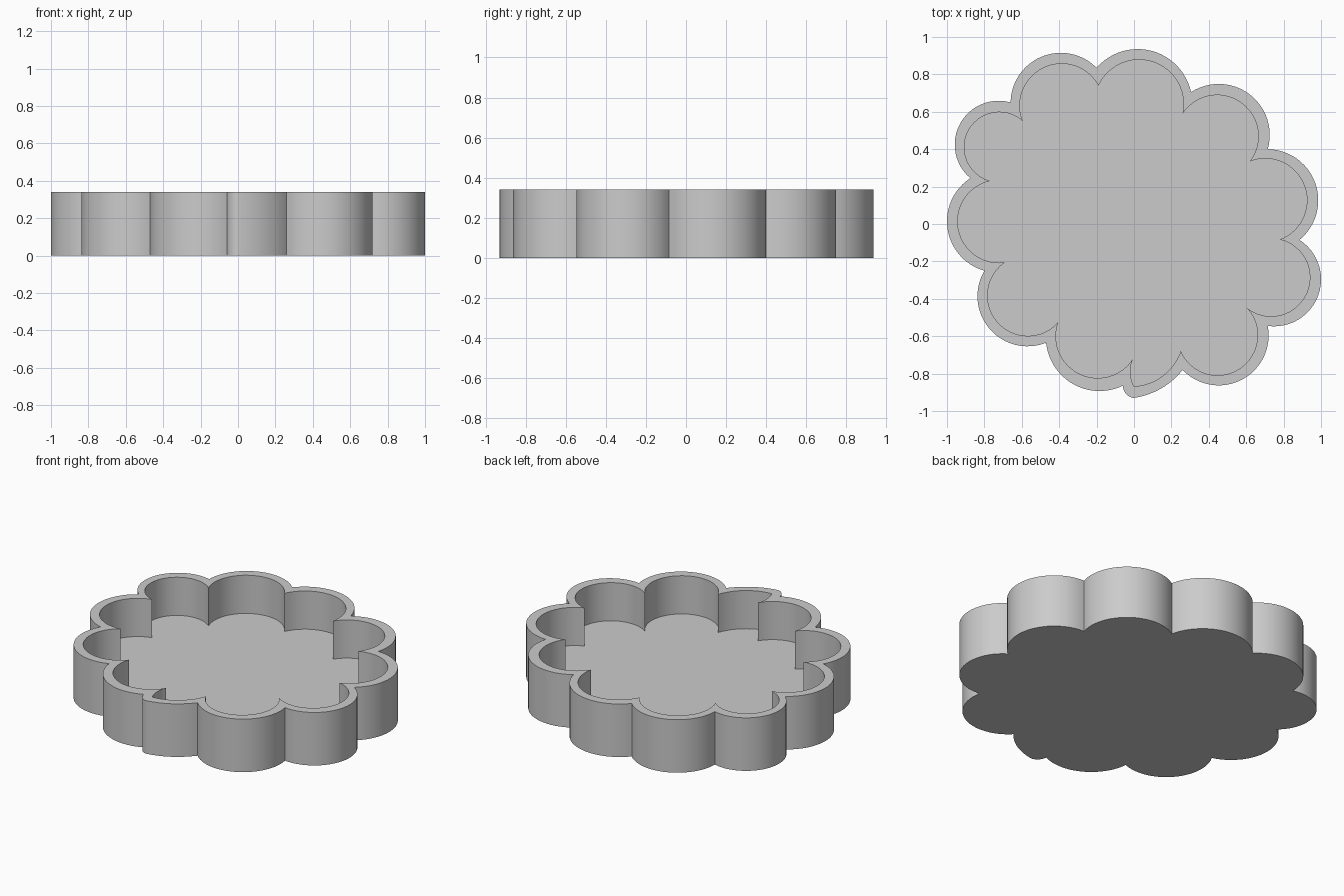
import bpy
import bmesh
from math import atan2, cos, sin, pi, hypot, radians
from mathutils import Vector

HEIGHT = 0.34
FLOOR_LEVEL = 0.095
STEPS = 24

default_cube = bpy.data.objects.get("Cube")
if default_cube:
    bpy.data.objects.remove(default_cube, do_unlink=True)

# Each lobe: cusp where it starts, then a point its arc passes through
OUTER_LOBES = [
    ((.885, -.085), (.985, .12)), ((.715, .4), (.645, .67)),
    ((.305, .705), (.01, .935)), ((-.2, .835), (-.39, .915)),
    ((-.66, .65), (-.89, .59)), ((-.875, .245), (-1, .02)),
    ((-.8, -.25), (-.757, -.577)), ((-.47, -.635), (-.388, -.808)),
    ((-.06, -.865), (-.045, -.905)), ((-.005, -.93), (.135, -.885)),
    ((.26, -.78), (.59, -.825)), ((.715, -.545), (1, -.305)),
]
INNER_LOBES = [
    ((.78, -.083), (.925, .12)), ((.62, .335), (.6, .625)),
    ((.26, .59), (.01, .878)), ((-.19, .74), (-.39, .857)),
    ((-.595, .55), (-.84, .555)), ((-.77, .23), (-.943, .02)),
    ((-.69, -.205), (-.715, -.54)), ((-.405, -.525), (-.345, -.765)),
    ((-.005, -.72), (-.018, -.81)), ((0, -.868), (.135, -.825)),
    ((.25, -.68), (.57, -.77)), ((.605, -.45), (.94, -.305)),
]


def arc(start, via, end):
    """Counterclockwise arc through three points, without its end point."""
    a, b, c = Vector(start), Vector(via), Vector(end)
    u, v = b - a, c - a
    d = 2 * (u.x * v.y - u.y * v.x)
    centre = a + Vector((v.y * u.dot(u) - u.y * v.dot(v),
                         u.x * v.dot(v) - v.x * u.dot(u))) / d
    r = (a - centre).length
    first = atan2(a.y - centre.y, a.x - centre.x)
    last = atan2(c.y - centre.y, c.x - centre.x)
    sweep = (last - first) % (2 * pi)
    return [(centre.x + r * cos(first + sweep * i / STEPS),
             centre.y + r * sin(first + sweep * i / STEPS))
            for i in range(STEPS)]


def outline(lobes):
    points = []
    for i, (start, via) in enumerate(lobes):
        points += arc(start, via, lobes[(i + 1) % len(lobes)][0])
    return points


def ring(bm, points, z):
    return [bm.verts.new((x, y, z)) for x, y in points]


def bridge(bm, first, second):
    count = len(first)
    for i in range(count):
        j = (i + 1) % count
        bm.faces.new((first[i], first[j], second[j], second[i]))


# Plain grey finish
grey = bpy.data.materials.new("light grey")
grey.use_nodes = True
grey.diffuse_color = (0.6, 0.6, 0.6, 1)
grey.node_tree.nodes["Principled BSDF"].inputs["Base Color"].default_value = (0.6, 0.6, 0.6, 1)

# Tray: base, outer wall, rim, inner wall and floor
bm = bmesh.new()
outer, inner = outline(OUTER_LOBES), outline(INNER_LOBES)
rings = [ring(bm, outer, 0), ring(bm, outer, HEIGHT),
         ring(bm, inner, HEIGHT), ring(bm, inner, FLOOR_LEVEL)]
for lower, upper in zip(rings, rings[1:]):
    bridge(bm, lower, upper)
bm.faces.new(rings[0][::-1])
bm.faces.new(rings[-1])
bmesh.ops.triangulate(bm, faces=[f for f in bm.faces if len(f.verts) > 4])

mesh = bpy.data.meshes.new("scalloped_tray")
bm.to_mesh(mesh)
bm.free()
mesh.materials.append(grey)
tray = bpy.data.objects.new("scalloped_tray", mesh)
bpy.context.collection.objects.link(tray)

# Smooth lobes with crisp cusps and rims
bpy.ops.object.select_all(action='DESELECT')
tray.select_set(True)
bpy.context.view_layer.objects.active = tray
bpy.ops.object.shade_smooth_by_angle(angle=radians(30))
